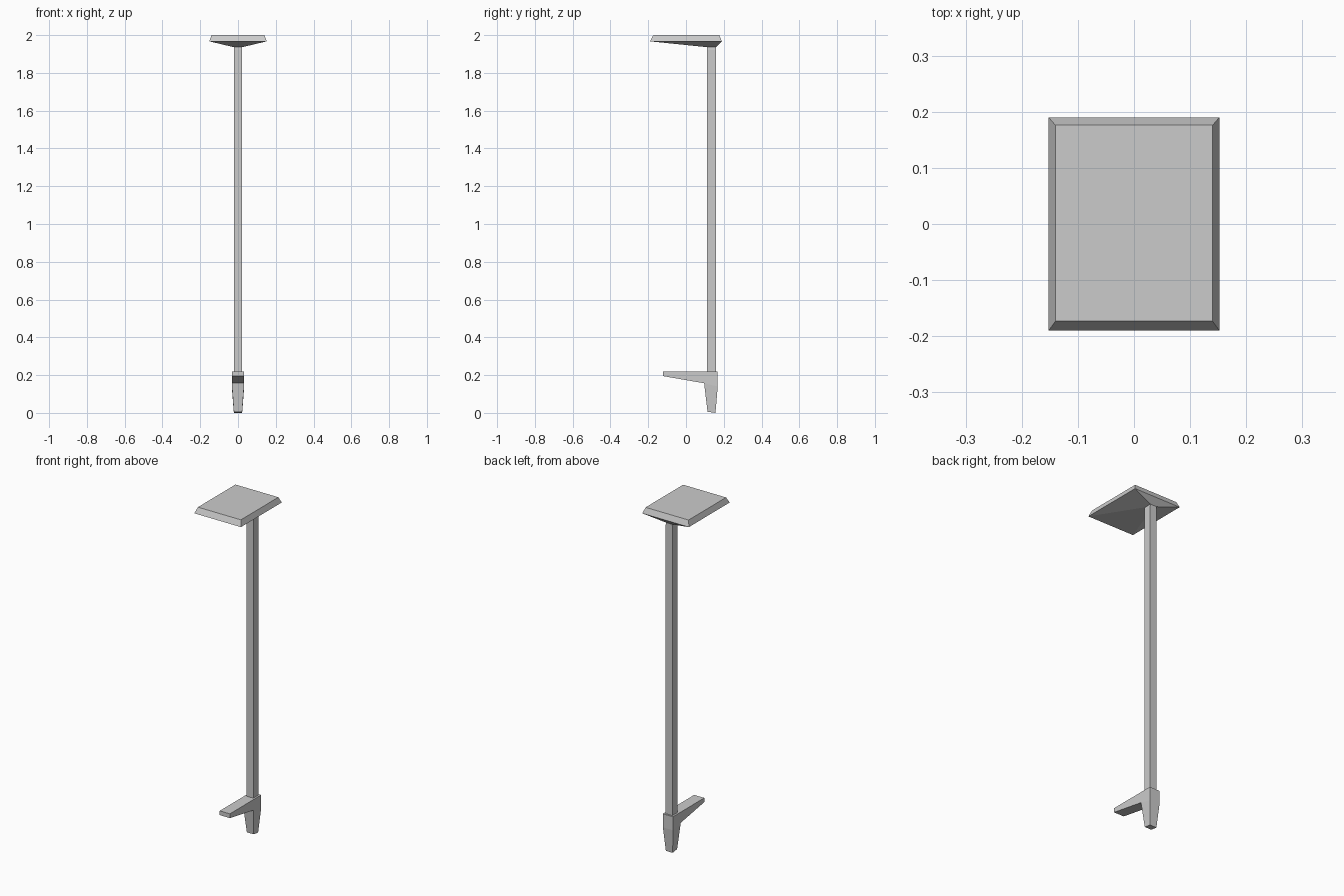
import bpy

if "Cube" in bpy.data.objects:
    bpy.data.objects.remove(bpy.data.objects["Cube"])


def mesh_object(name, verts, faces):
    mesh = bpy.data.meshes.new(name)
    mesh.from_pydata(verts, [], faces)
    obj = bpy.data.objects.new(name, mesh)
    bpy.context.collection.objects.link(obj)
    return obj


def loft(name, rings):
    """Stack rectangles (half width, y min, y max, z) from bottom to top."""
    verts, faces = [], []
    for w, y0, y1, z in rings:
        verts += [(-w, y0, z), (w, y0, z), (w, y1, z), (-w, y1, z)]
    for r in range(len(rings) - 1):
        for i in range(4):
            a, b = r * 4 + i, r * 4 + (i + 1) % 4
            faces.append((a, b, b + 4, a + 4))
    n = len(verts)
    faces += [(3, 2, 1, 0), (n - 4, n - 3, n - 2, n - 1)]
    return mesh_object(name, verts, faces)


# Top plate: sloping underside, wide rim, bevelled upper edge
loft("top_plate", [
    (0.022, 0.112, 0.158, 1.936),
    (0.152, -0.19, 0.19, 1.967),
    (0.14, -0.173, 0.176, 2.0),
])

# Square shaft
loft("shaft", [
    (0.022, 0.111, 0.158, 0.2),
    (0.022, 0.111, 0.158, 1.92),
    (0.019, 0.113, 0.158, 1.945),
])

# Tapered foot with forward step: side profile as (y, z, half width)
profile = [
    (-0.123, 0.22, 0.033), (-0.123, 0.195, 0.033),
    (0.096, 0.157, 0.033), (0.114, 0.006, 0.022),
    (0.156, 0.0, 0.022), (0.168, 0.14, 0.033),
    (0.168, 0.22, 0.033), (0.096, 0.22, 0.033),
]
n = len(profile)
verts = [(s * w, y, z) for s in (-1, 1) for y, z, w in profile]
faces = [((i + 1) % n, i, i + n, (i + 1) % n + n) for i in range(n)]

# Flat side panels: step, socket and tapering spike
for panel in ((0, 1, 2, 7), (7, 2, 5, 6), (2, 3, 4, 5)):
    faces.append(tuple(reversed(panel)))
    faces.append(tuple(i + n for i in panel))
foot = mesh_object("foot_step", verts, faces)

# Consistent outward normals
import bmesh
for obj in bpy.context.collection.objects:
    bm = bmesh.new()
    bm.from_mesh(obj.data)
    bmesh.ops.recalc_face_normals(bm, faces=bm.faces)
    bm.to_mesh(obj.data)
    bm.free()
